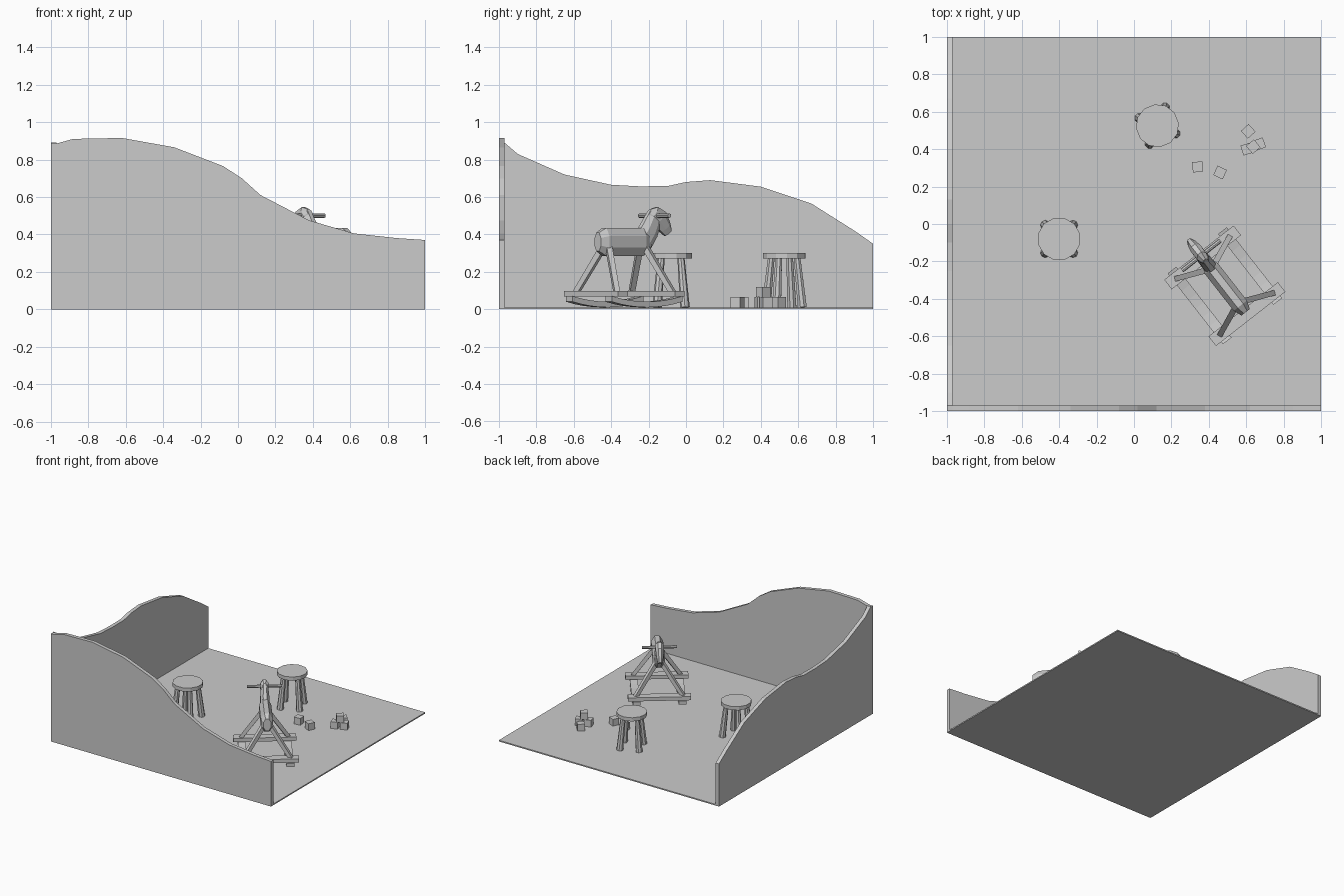
import bpy, bmesh
from math import pi, sin, cos, radians
from mathutils import Matrix, Vector

if "Cube" in bpy.data.objects:
    bpy.data.objects.remove(bpy.data.objects["Cube"])

I = Matrix.Identity(4)


def finish(name, bm, m=I):
    bm.transform(m)
    bmesh.ops.recalc_face_normals(bm, faces=bm.faces)
    me = bpy.data.meshes.new(name)
    bm.to_mesh(me)
    bm.free()
    ob = bpy.data.objects.new(name, me)
    bpy.context.collection.objects.link(ob)
    return ob


def box(name, centre, size, m=I):
    bm = bmesh.new()
    bmesh.ops.create_cube(bm, size=1)
    return finish(name, bm, m @ Matrix.Translation(centre) @ Matrix.Diagonal((*size, 1)))


def rod(name, a, b, r1, r2, n, m=I, spin=0):
    # tapered n-sided rod from a to b
    a, b = Vector(a), Vector(b)
    bm = bmesh.new()
    bmesh.ops.create_cone(bm, cap_ends=True, segments=n, radius1=r1, radius2=r2, depth=(b - a).length)
    q = (b - a).to_track_quat('Z', 'Y').to_matrix().to_4x4()
    return finish(name, bm, m @ Matrix.Translation((a + b) / 2) @ q @ Matrix.Rotation(spin, 4, 'Z'))


def loft(name, rings, m=I):
    # skin a list of equal-length point loops, capped at both ends
    bm = bmesh.new()
    vs = [[bm.verts.new(p) for p in r] for r in rings]
    n = len(vs[0])
    for p, q in zip(vs, vs[1:]):
        for i in range(n):
            j = (i + 1) % n
            bm.faces.new((p[i], p[j], q[j], q[i]))
    bm.faces.new(vs[0])
    bm.faces.new(vs[-1])
    return finish(name, bm, m)


def oval(x, z, tilt, half_w, half_h, n=8):
    # oval loop centred in the horse's side plane; tilt = path direction above horizontal
    t = radians(tilt)
    pts = []
    for i in range(n):
        a = 2 * pi * (i + .5) / n
        h = half_h * sin(a) / cos(pi / n)
        pts.append((x - h * sin(t), half_w * cos(a) / cos(pi / n), z + h * cos(t)))
    return pts


# floor and the two wavy walls
box("floor", (0, 0, .005), (2, 2, .01))
front = [(-1, .885), (-.97, .885), (-.88, .91), (-.62, .915), (-.34, .865), (-.08, .765), (.02, .7),
         (.12, .61), (.38, .475), (.62, .405), (.85, .38), (1, .37)]
side = [(-.97, .89), (-.9, .83), (-.65, .72), (-.4, .665), (-.25, .657), (-.1, .658), (0, .68),
        (.13, .69), (.4, .655), (.67, .565), (.9, .42), (1, .35)]
loft("front_wall", [[(x, -1, 0), (x, -.97, 0), (x, -.97, z), (x, -1, z)] for x, z in front])
loft("left_wall", [[(-1, y, 0), (-.97, y, 0), (-.97, y, z), (-1, y, z)] for y, z in side])

# stools
for x, y, turn in ((-.4, -.08, 45), (.125, .525, 67)):
    m = Matrix.Translation((x, y, 0)) @ Matrix.Rotation(radians(turn), 4, 'Z')
    rod("stool_seat", (0, 0, .27), (0, 0, .3), .115, .115, 12, m)
    for k in range(4):
        c, s = cos(k * pi / 2), sin(k * pi / 2)
        rod("stool_leg", (.105 * c, .105 * s, .01), (.075 * c, .075 * s, .275), .026, .019, 8, m)

# toy blocks
for x, y, z, turn in ((.34, .305, .01, 5), (.46, .275, .01, -25), (.61, .495, .01, 42),
                      (.603, .4, .01, 17), (.67, .427, .01, 20), (.637, .413, .065, 40)):
    m = Matrix.Translation((x, y, z)) @ Matrix.Rotation(radians(turn), 4, 'Z')
    box("toy_block", (0, 0, .0275), (.055, .055, .055), m)

# rocking horse, built facing +x and then turned into place
H = Matrix.Translation((.485, -.33, 0)) @ Matrix.Rotation(radians(128), 4, 'Z')
loft("body", [oval(x, .36, 0, w, h) for x, w, h in
              ((-.18, .028, .05), (-.135, .045, .075), (.115, .045, .075), (.165, .028, .052))], H)
loft("neck", [oval(.115, .35, 55, .035, .06), oval(.165, .42, 55, .034, .058),
              oval(.21, .505, 60, .026, .046)], H)
loft("head", [oval(.165, .518, -35, .016, .02), oval(.192, .513, -40, .029, .043),
              oval(.235, .485, -48, .031, .052), oval(.275, .437, -52, .024, .038),
              oval(.296, .408, -52, .017, .026)], H)
rod("handle", (.205, -.13, .5), (.205, .13, .5), .012, .012, 8, H)
for s in (-1, 1):
    box("cross_plank", (s * .192, 0, .082), (.065, .47, .03), H)
    rings = []
    for i in range(9):
        x = -.24 + .06 * i
        z = .01 + .03 * (x / .24) ** 2
        rings.append([(x, s * .142, z), (x, s * .2, z), (x, s * .2, z + .03), (x, s * .142, z + .03)])
    loft("runner", rings, H)
    for f in (-1, 1):
        rod("horse_leg", (f * .19, s * .18, .085), (f * .125, s * .025, .33), .02, .022, 4, H, pi / 4)
